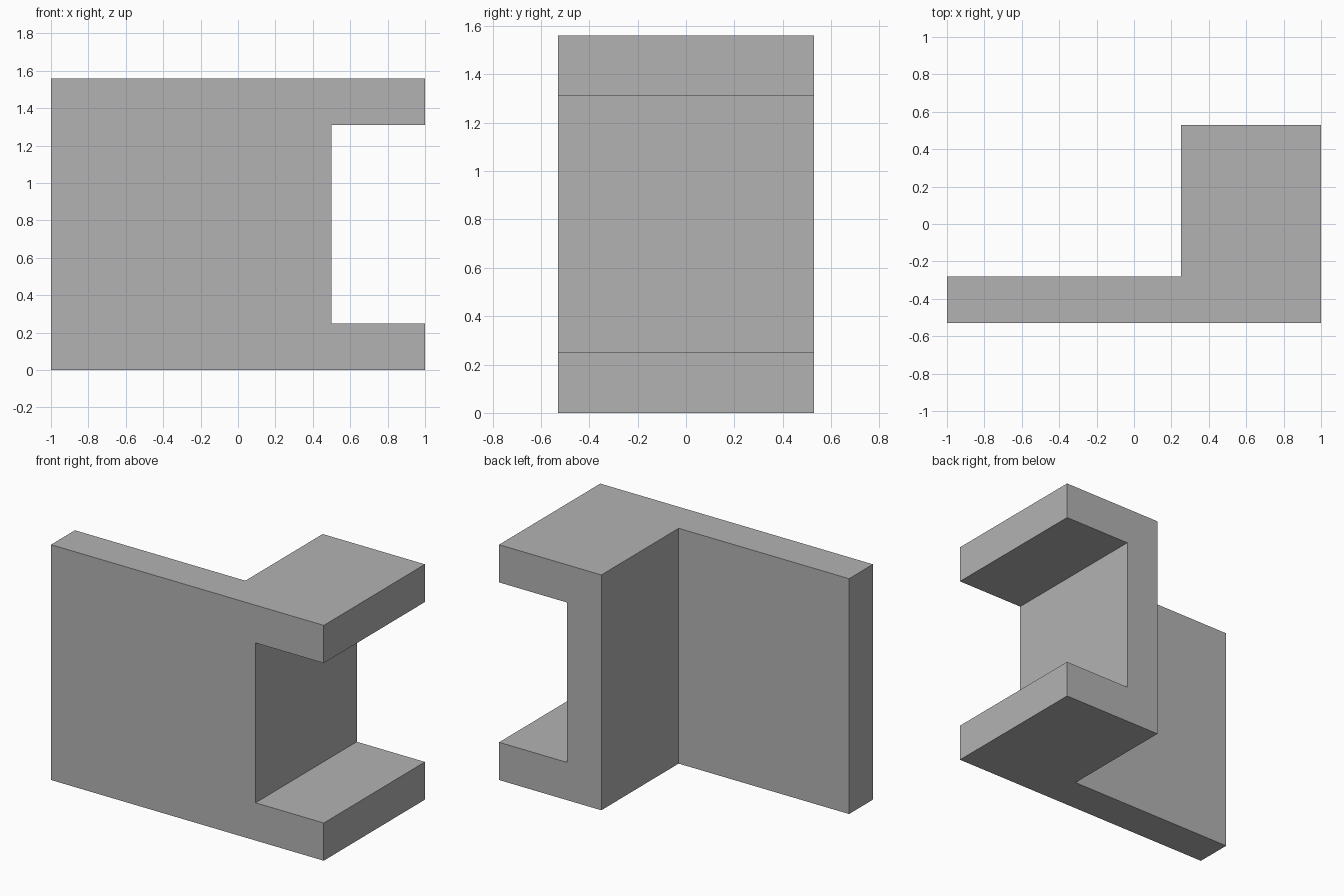
import bpy
import bmesh

cube = bpy.data.objects.get("Cube")
if cube:
    bpy.data.objects.remove(cube, do_unlink=True)

# Overall extents and wall thickness
FRONT, BACK = -0.53, 0.53
HEIGHT, WALL = 1.56, 0.25
LEFT_END, RIGHT_END = 1.0, -1.0
WEB_OUTER, WEB_INNER = 0.25, 0.50

grey = bpy.data.materials.new("plain grey")
grey.use_nodes = True
colour = (0.45, 0.45, 0.45, 1)
grey.diffuse_color = colour
grey.node_tree.nodes["Principled BSDF"].inputs["Base Color"].default_value = colour


def prism(name, outline, depth):
    """Extrude a closed outline by a depth vector into a solid object."""
    bm = bmesh.new()
    base = bm.faces.new([bm.verts.new(p) for p in outline])
    top = bmesh.ops.extrude_face_region(bm, geom=[base], use_keep_orig=True)
    moved = [v for v in top["geom"] if isinstance(v, bmesh.types.BMVert)]
    bmesh.ops.translate(bm, verts=moved, vec=depth)
    bmesh.ops.recalc_face_normals(bm, faces=bm.faces)
    mesh = bpy.data.meshes.new(name)
    bm.to_mesh(mesh)
    bm.free()
    mesh.materials.append(grey)
    obj = bpy.data.objects.new(name, mesh)
    bpy.context.collection.objects.link(obj)
    return obj


# L-shaped footprint: thin front plate plus deep block
plate_back = FRONT + WALL
footprint = [(RIGHT_END, FRONT, 0), (LEFT_END, FRONT, 0), (LEFT_END, BACK, 0),
             (WEB_OUTER, BACK, 0), (WEB_OUTER, plate_back, 0),
             (RIGHT_END, plate_back, 0)]
bracket = prism("channel_bracket", footprint, (0, 0, HEIGHT))

# Open channel cut through the block from front to back
low, high, out = WALL, HEIGHT - WALL, LEFT_END + 0.2
opening = [(WEB_INNER, FRONT - 0.1, low), (out, FRONT - 0.1, low),
           (out, FRONT - 0.1, high), (WEB_INNER, FRONT - 0.1, high)]
cutter = prism("channel_cutter", opening, (0, BACK - FRONT + 0.2, 0))
cutter.hide_render = True

cut = bracket.modifiers.new("channel", 'BOOLEAN')
cut.operation = 'DIFFERENCE'
cut.solver = 'EXACT'
cut.object = cutter
bpy.context.view_layer.objects.active = bracket
bpy.ops.object.modifier_apply(modifier=cut.name)
bpy.data.objects.remove(cutter, do_unlink=True)
